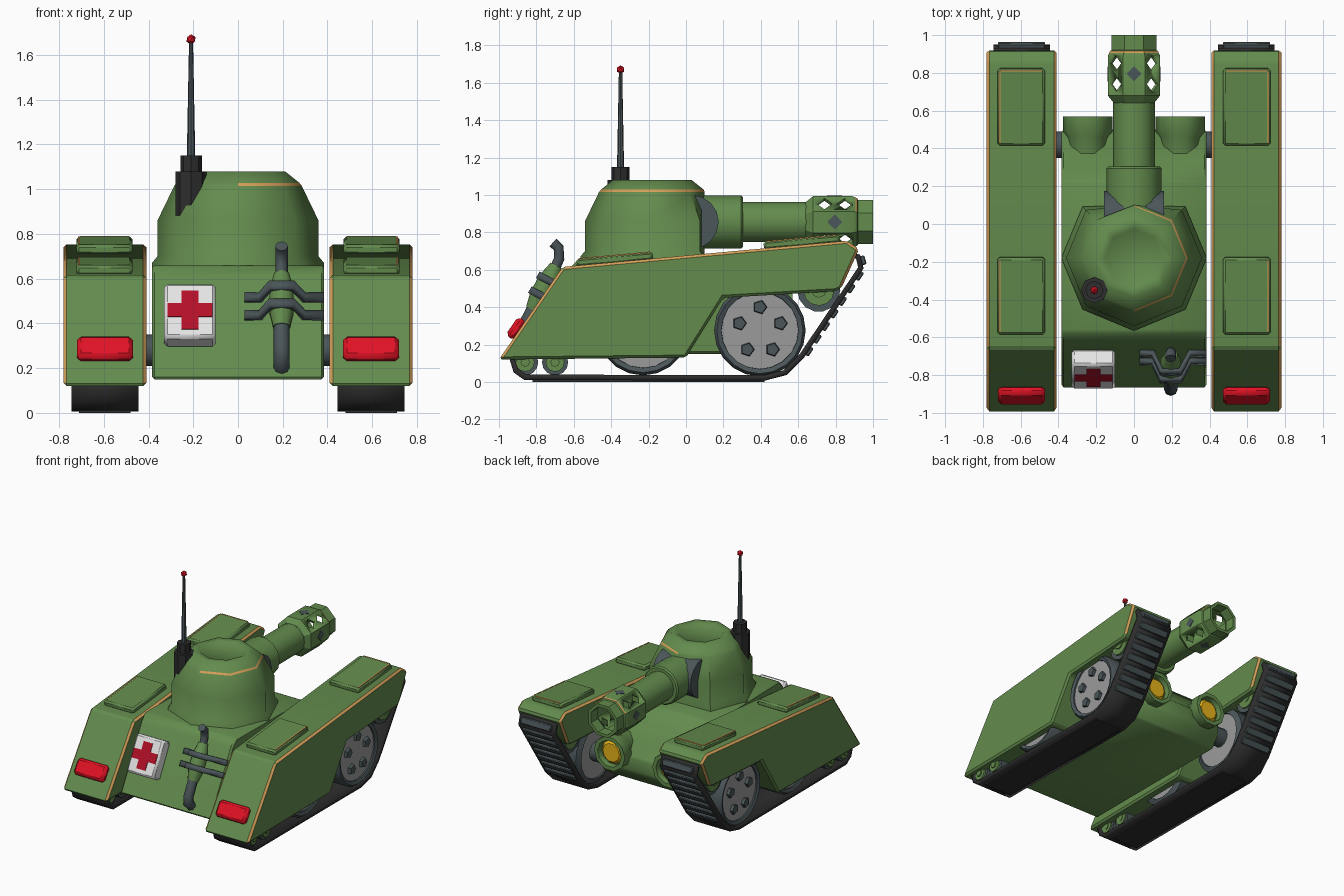
import bpy, bmesh, math
from mathutils import Matrix, Vector

cube = bpy.data.objects.get("Cube")
if cube:
    bpy.data.objects.remove(cube)


def colour(name, *rgb):
    m = bpy.data.materials.new(name)
    m.use_nodes = True
    m.diffuse_color = (*rgb, 1)
    m.node_tree.nodes["Principled BSDF"].inputs["Base Color"].default_value = (*rgb, 1)
    return m


GREEN = colour("army_green", .125, .26, .075)
STEEL = colour("dark_steel", .07, .092, .1)
RUBBER = colour("black_rubber", .026, .026, .027)
GREY = colour("wheel_grey", .33, .33, .33)
WHITE = colour("white", .78, .78, .78)
RED = colour("lamp_red", .75, .006, .018)
CROSS = colour("cross_red", .45, .005, .02)
AMBER = colour("worn_edge_orange", .66, .35, .1)
YELLOW = colour("headlight_yellow", .85, .48, .01)


def finish(name, bm, *mats, angle=40):
    bmesh.ops.recalc_face_normals(bm, faces=bm.faces)
    me = bpy.data.meshes.new(name)
    bm.to_mesh(me)
    bm.free()
    for m in mats:
        me.materials.append(m)
    ob = bpy.data.objects.new(name, me)
    bpy.context.collection.objects.link(ob)
    bpy.ops.object.select_all(action='DESELECT')
    ob.select_set(True)
    bpy.context.view_layer.objects.active = ob
    bpy.ops.object.shade_smooth_by_angle(angle=math.radians(angle))
    return ob


def cyl(name, a, b, r, mat, n=16, r2=None, spin=0.0):
    a, b = Vector(a), Vector(b)
    d = b - a
    turn = Vector((0, 0, 1)).rotation_difference(d).to_matrix().to_4x4()
    m = Matrix.Translation((a + b) / 2) @ turn @ Matrix.Rotation(math.radians(spin), 4, 'Z')
    bm = bmesh.new()
    bmesh.ops.create_cone(bm, cap_ends=True, segments=n, radius1=r,
                          radius2=r if r2 is None else r2, depth=d.length, matrix=m)
    return finish(name, bm, mat)


def box(name, frame, size, mat, bevel=0.0):
    bm = bmesh.new()
    bmesh.ops.create_cube(bm, size=1, matrix=Matrix.Diagonal((*size, 1)))
    if bevel:
        bmesh.ops.bevel(bm, geom=bm.edges[:], offset=bevel, segments=1, affect='EDGES')
    bm.transform(frame)
    return finish(name, bm, mat)


def frame(x, y, z, tilt=0.0):
    return Matrix.Translation((x, y, z)) @ Matrix.Rotation(tilt, 4, 'X')


def prism_mesh(profile, x0, x1, bevel):
    bm = bmesh.new()
    face = bm.faces.new([bm.verts.new((x0, y, z)) for y, z in profile])
    out = bmesh.ops.extrude_face_region(bm, geom=[face])["geom"]
    bmesh.ops.translate(bm, vec=(x1 - x0, 0, 0),
                        verts=[v for v in out if isinstance(v, bmesh.types.BMVert)])
    bmesh.ops.recalc_face_normals(bm, faces=bm.faces)
    faces = bmesh.ops.bevel(bm, geom=bm.edges[:], offset=bevel, segments=1, affect='EDGES')["faces"]
    return bm, faces


def lathe_mesh(profile, n, m, spin=0.0):
    bm = bmesh.new()
    rings = []
    for r, h in profile:
        angles = [math.radians(spin) + math.tau * i / n for i in range(n)]
        rings.append([bm.verts.new(m @ Vector((r * math.cos(t), r * math.sin(t), h))) for t in angles])
    bands = [[bm.faces.new((p[i], p[(i + 1) % n], q[(i + 1) % n], q[i])) for i in range(n)]
             for p, q in zip(rings, rings[1:])]
    bm.faces.new(rings[0])
    bm.faces.new(rings[-1])
    return bm, bands


# Hull
bm, _ = prism_mesh([(-.87, .15), (-.62, .61), (-.57, .66), (.23, .65), (.32, .53),
                    (.5, .36), (.5, .25), (.43, .15)], -.385, .385, .012)
finish("hull", bm, GREEN)

# Turret, with its front trimmed flat for the gun mount
bm, bands = lathe_mesh([(.385, .6), (.385, .67), (.36, .7), (.36, .86), (.285, 1.015), (.275, 1.028),
                        (.21, 1.08), (.165, 1.08), (.155, 1.072)], 8, Matrix.Translation((0, -.18, 0)))
for f in bands[4]:
    f.material_index = int(f.calc_center_median().x > -.05)
for v in bm.verts:
    v.co.y = min(v.co.y, .1)
finish("turret", bm, GREEN, AMBER, angle=47)

# Gun
GUN_Z = .855
along_y = Matrix.Translation((0, 0, GUN_Z)) @ Matrix.Rotation(-math.pi / 2, 4, 'X')
cyl("gun_mount", (-.16, .03, GUN_Z), (.16, .03, GUN_Z), .145, STEEL, n=16)
bm, _ = lathe_mesh([(.145, .06), (.145, .295), (.135, .305), (.11, .305), (.11, .69)], 14, along_y)
finish("gun_barrel", bm, GREEN)
bm, bands = lathe_mesh([(.115, .64), (.15, .68), (.15, .89), (.142, .905), (.138, .915), (.128, .92), (.128, 1.0),
                        (.105, 1.0), (.105, .92), (.128, .89), (.128, .69)], 8, along_y, 22.5)
for f in bands[3]:
    f.material_index = int(f.calc_center_median().z > GUN_Z)
brake = finish("muzzle_brake", bm, GREEN, AMBER, angle=30)
for i, (side, y) in enumerate([(1, .74), (1, .85), (-1, .74), (-1, .85)]):
    cutter = cyl("vent_cutter", (-.2 * side, y, GUN_Z - .2), (.2 * side, y, GUN_Z + .2), .042, GREEN, n=4)
    cutter.hide_render = True
    cutter.hide_viewport = True
    cutter.display_type = 'WIRE'
    cut = brake.modifiers.new("vent", 'BOOLEAN')
    cut.operation = 'DIFFERENCE'
    cut.object = cutter
for dx, dz in ((1, 0), (-1, 0), (0, 1), (.001, -1)):
    p, d = Vector((0, .795, GUN_Z)), Vector((dx, 0, dz))
    cyl("side_vent", p + d * .134, p + d * .141, .04, STEEL, n=4)

# Antenna
cyl("antenna_socket", (-.21, -.35, .88), (-.21, -.35, 1.08), .07, RUBBER, n=8)
cyl("antenna_collar", (-.21, -.35, 1.07), (-.21, -.35, 1.15), .048, RUBBER, n=8)
cyl("antenna_rod", (-.21, -.35, 1.14), (-.21, -.35, 1.66), .019, STEEL, n=8, r2=.009)
bm = bmesh.new()
bmesh.ops.create_icosphere(bm, subdivisions=1, radius=.023, matrix=Matrix.Translation((-.21, -.35, 1.67)))
finish("antenna_tip", bm, RED)

# Sloped rear plate coordinates: across, outward, upward
TILT = -math.atan2(.47, .883)
rear = frame(0, -.87, .15, TILT)


def on_rear(x, out, up):
    return rear @ Vector((x, -out, up))


# First aid box
kit = rear @ Matrix.Translation((-.215, -.045, .3))
box("first_aid_box", kit, (.23, .1, .277), WHITE, .015)
for size in ((.2, .008, .07), (.075, .008, .195)):
    box("first_aid_cross", kit @ Matrix.Translation((0, -.05, 0)), size, CROSS)

# Exhaust
X = .195
for up0, up1, r0, r1 in ((.23, .3, .04, .055), (.3, .42, .057, .057), (.42, .5, .055, .035)):
    cyl("exhaust_body", on_rear(X, .065, up0), on_rear(X, .065, up1), r0, GREEN, 10, r1)
for name, r, pts in (("exhaust_inlet", .036, [(.0, .06), (.045, .07), (.065, .12), (.065, .26)]),
                     ("exhaust_outlet", .028, [(.065, .48), (.07, .54), (.1, .59), (.14, .6)])):
    curve = bpy.data.curves.new(name, 'CURVE')
    curve.dimensions = '3D'
    curve.bevel_depth = r
    curve.bevel_resolution = 2
    curve.use_fill_caps = True
    line = curve.splines.new('POLY')
    line.points.add(len(pts) - 1)
    for point, (out, up) in zip(line.points, pts):
        point.co = (*on_rear(X, out, up), 1)
    curve.materials.append(STEEL)
    bpy.context.collection.objects.link(bpy.data.objects.new(name, curve))
BAND = [(.03, .01), (.1, .01), (.145, .12), (.245, .12), (.295, .01), (.385, .01)]
for up in (.32, .41):
    bm = bmesh.new()
    rows = [[bm.verts.new(on_rear(x, out, up + h)) for h in (-.02, .02)] for x, out in BAND]
    for p, q in zip(rows, rows[1:]):
        bm.faces.new((p[0], p[1], q[1], q[0]))
    clamp = finish("exhaust_clamp", bm, STEEL, angle=20)
    mod = clamp.modifiers.new("thickness", 'SOLIDIFY')
    mod.thickness, mod.offset = .025, 0

# Both sides: fenders, tracks, wheels and lamps
FENDER = [(-1, .12), (-.66, .615), (.86, .755), (.925, .71), (.83, .5), (.8, .485), (.2, .45), (0, .13)]
BELT = [(-.935, .14), (-.91, .06), (-.86, .025), (.42, .022), (.53, .05), (.62, .14), (.935, .61),
        (.92, .67), (.84, .69), (.7, .66), (-.6, .45)]
WHEELS = [("drive_wheel", .395, .275, .245), ("road_wheel", -.23, .285, .25)]
ROLLERS = [("idler", .71, .49, .115), ("rear_roller", -.7, .105, .07), ("rear_roller", -.86, .105, .07)]
for s, side in ((1, "left_"), (-1, "right_")):
    bm, bevels = prism_mesh(FENDER, s * .41, s * .78, .014)
    for f in bevels:
        c = f.calc_center_median()
        rim = abs(abs(c.x) - .595) > .172
        worn = c.z > .2 and (c.y < -.67 or c.y > .87) or (c.z > .6 and c.y > -.5)
        f.material_index = int(rim and worn and abs(f.normal.x) < .95)
    finish(side + "fender", bm, GREEN, AMBER, angle=25)

    # Raised hatches with worn outer edges
    slope = math.atan2(.14, 1.52)
    for y in (-.38, .62):
        hatch = frame(s * .597, y, .615 + (y + .66) * .092 + .015, slope)
        box(side + "fender_hatch", hatch, (.25, .41, .045), GREEN, .012)
        box(side + "hatch_wear", hatch @ Matrix.Translation((s * .114, 0, .02)), (.008, .38, .008), AMBER)
    box(side + "hatch_wear", hatch @ Matrix.Translation((0, .194, .02)), (.22, .008, .008), AMBER)

    # Rear lamp
    box(side + "tail_lamp", frame(s * .595, -.908, .286, -math.atan2(.34, .495)), (.25, .055, .12), RED, .018)

    # Track belt and treads
    bm = bmesh.new()
    rows = [[bm.verts.new((s * x, y, z)) for x in (.445, .745)] for y, z in BELT]
    for p, q in zip(rows, rows[1:] + rows[:1]):
        bm.faces.new((p[0], p[1], q[1], q[0]))
    belt = finish(side + "track_belt", bm, RUBBER, angle=20)
    mod = belt.modifiers.new("thickness", 'SOLIDIFY')
    mod.thickness, mod.offset = .03, 0
    box(side + "track_sole", frame(s * .595, -.2, .006), (.23, 1.24, .012), RUBBER)
    pitch = math.atan2(.47, .315)
    for i in range(7):
        t = (i + .5) / 7
        pad = frame(s * .595, .62 + .315 * t, .14 + .47 * t, pitch) @ Matrix.Translation((0, 0, -.02))
        box(side + "track_pad", pad, (.25, .052, .022), STEEL, .006)
    box(side + "track_pad", frame(s * .595, .945, .65, math.radians(105)), (.25, .05, .03), STEEL, .006)

    # Large wheels with pentagonal bolts
    for name, y, z, r in WHEELS:
        bm, bands = lathe_mesh([(r * .8, .6), (r * .84, .73), (r * .94, .74), (r, .72), (r, .48),
                                (r * .84, .46), (r * .8, .49)], 20,
                               Matrix.Translation((0, y, z)) @ Matrix.Rotation(s * math.pi / 2, 4, 'Y'))
        finish(side + name + "_tyre", bm, STEEL)
        cyl(side + name + "_disc", (s * .47, y, z), (s * .72, y, z), r * .84, GREY, 20)
        for i in range(5):
            t = math.tau * i / 5
            by, bz = y + .115 * math.sin(t), z + .125 * math.cos(t)
            cyl(side + name + "_bolt", (s * .71, by, bz), (s * .74, by, bz), .042, STEEL, 5, .034)
    for name, y, z, r in ROLLERS:
        cyl(side + name, (s * .47, y, z), (s * .72, y, z), r, STEEL, 14)
        cyl(side + name + "_hub", (s * .46, y, z), (s * .735, y, z), r * .72, GREEN, 12)
        cyl(side + name + "_cap", (s * .455, y, z), (s * .745, y, z), r * .35, GREEN, 8)
    cyl(side + "axle", (s * .36, .42, .28), (s * .5, .42, .28), .07, STEEL, 12)

    # Headlight
    lamp = Matrix.Translation((s * .245, 0, .375)) @ Matrix.Rotation(-math.pi / 2, 4, 'X')
    bm, _ = lathe_mesh([(.11, .25), (.112, .46), (.13, .49), (.13, .57), (.1, .57), (.095, .53)], 10, lamp)
    finish(side + "headlight_shell", bm, GREEN)
    cyl(side + "headlight_lens", (s * .245, .52, .375), (s * .245, .55, .375), .098, YELLOW, 10, .07, 18)
